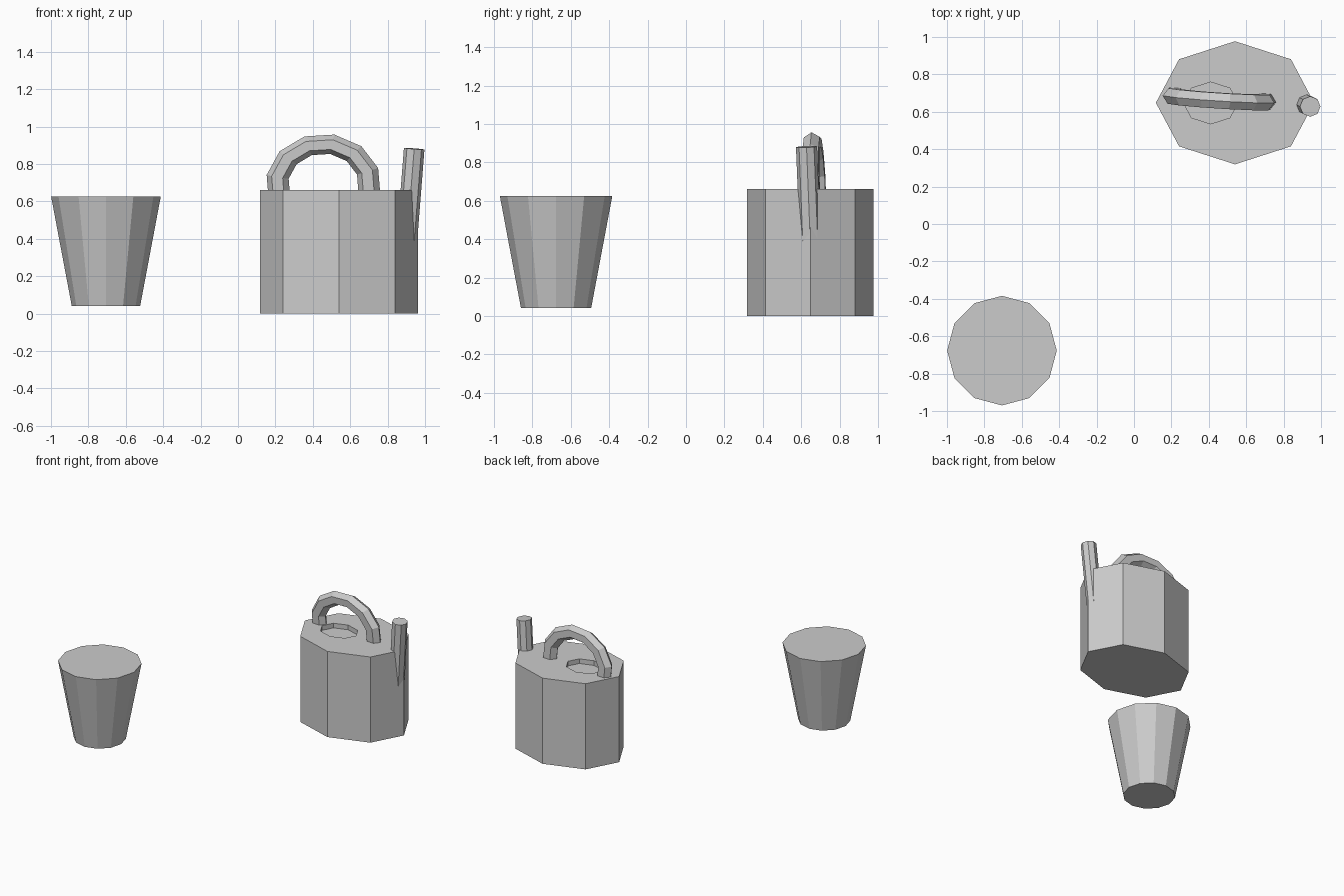
import bpy, math
from mathutils import Vector

if "Cube" in bpy.data.objects:
    bpy.data.objects.remove(bpy.data.objects["Cube"])


def frustum(name, sides, r_bottom, r_top, bottom, top, scale_y=1.0):
    """Flat-sided solid whose axis runs from bottom to top."""
    a, b = Vector(bottom), Vector(top)
    axis = b - a
    bpy.ops.mesh.primitive_cone_add(vertices=sides, radius1=r_bottom, radius2=r_top,
                                    depth=axis.length, location=(a + b) / 2)
    ob = bpy.context.object
    ob.name = name
    ob.scale.y = scale_y
    ob.rotation_euler = (-math.asin(axis.y / axis.length), math.atan2(axis.x, axis.z), 0)
    return ob


# Tapered plant pot
frustum("plant_pot", 12, 0.183, 0.293, (-0.706, -0.677, 0.042), (-0.706, -0.677, 0.626))

# Oval eight-sided can body
body = frustum("can_body", 8, 0.423, 0.423, (0.54, 0.648, 0), (0.54, 0.648, 0.661), 0.778)

# Shallow filling recess in the lid
cutter = frustum("recess_cutter", 8, 0.145, 0.145, (0.41, 0.647, 0.625), (0.41, 0.647, 0.8), 0.77)
cutter.hide_render = True
cutter.hide_set(True)
cut = body.modifiers.new("filling_recess", 'BOOLEAN')
cut.operation = 'DIFFERENCE'
cut.solver = 'EXACT'
cut.object = cutter

# Leaning spout
frustum("spout", 8, 0.055, 0.055, (0.896, 0.651, 0.3), (0.942, 0.628, 0.882))

# Arched carrying handle: six-sided ring sunk into the body
bpy.ops.mesh.primitive_torus_add(major_segments=12, minor_segments=6,
                                 major_radius=0.25, minor_radius=0.06)
handle = bpy.context.object
handle.name = "handle"
for v in handle.data.vertices:
    # Stand the ring upright with a vertex offset of 19 degrees, then flatten it
    x, y, depth = v.co
    t = math.radians(19)
    v.co = (x * math.cos(t) - y * math.sin(t), -depth * 0.8,
            (x * math.sin(t) + y * math.cos(t)) * 0.88)
handle.location = (0.457, 0.669, 0.69)
handle.rotation_euler = (math.radians(2.5), 0, math.radians(-3.6))
